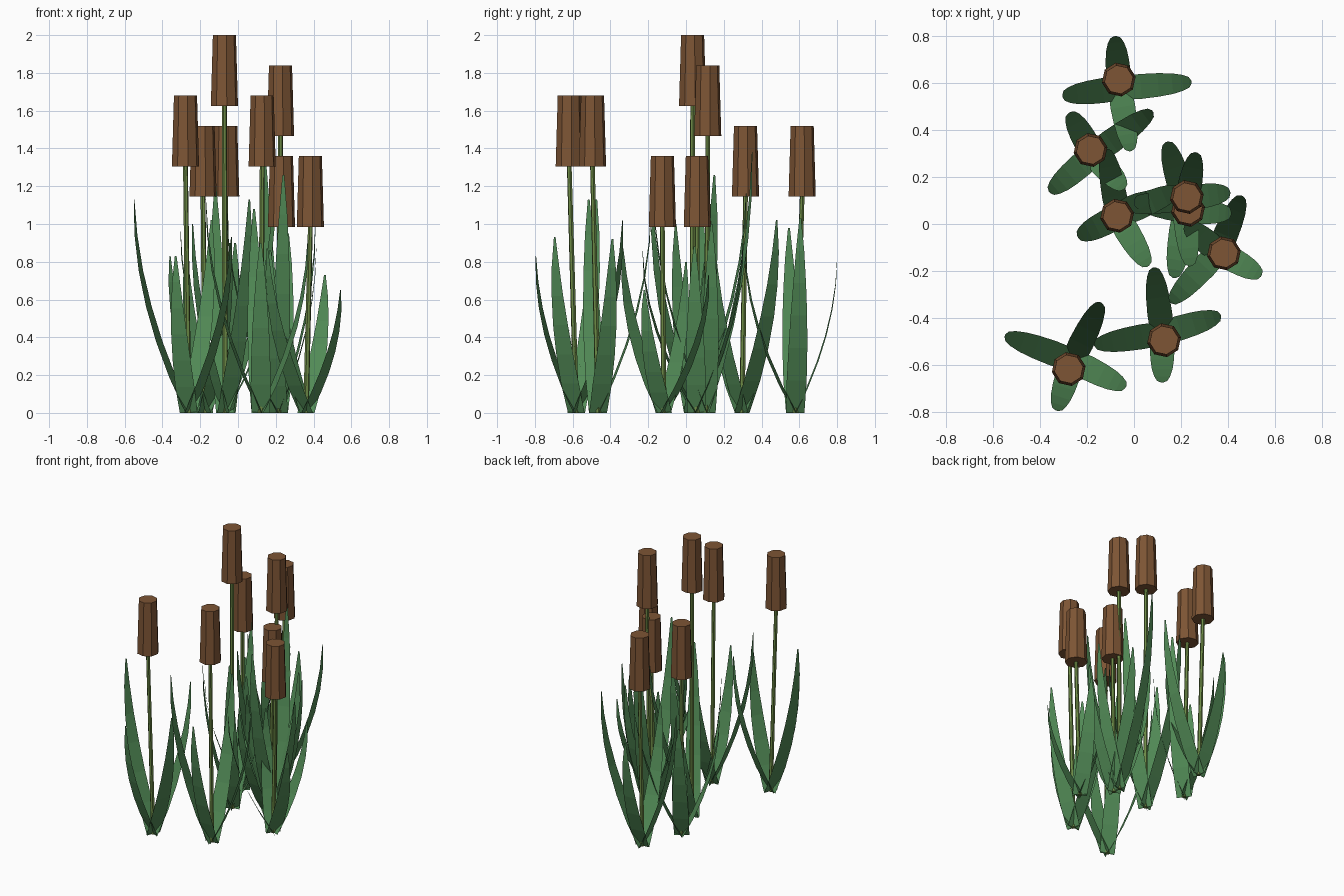
import bpy
import bmesh
import math
from mathutils import Vector

if "Cube" in bpy.data.objects:
    bpy.data.objects.remove(bpy.data.objects["Cube"])


def material(name, colour):
    m = bpy.data.materials.new(name)
    m.diffuse_color = (*colour, 1)
    m.use_nodes = True
    m.node_tree.nodes["Principled BSDF"].inputs["Base Color"].default_value = m.diffuse_color
    return m


BROWN = material("seed head brown", (0.205, 0.090, 0.035))
LEAF = material("leaf green", (0.085, 0.260, 0.095))
STEM = material("stem green", (0.150, 0.250, 0.060))

HEAD_HEIGHT = 0.375
LEAF_SEGMENTS = 6
LEAF_WIDTHS = (0.098, 0.106, 0.100, 0.088, 0.068, 0.044, 0.010)


def add_object(name, bm, mat):
    mesh = bpy.data.meshes.new(name)
    bm.to_mesh(mesh)
    bm.free()
    mesh.materials.append(mat)
    obj = bpy.data.objects.new(name, mesh)
    bpy.context.collection.objects.link(obj)


def tube(name, low, high, r_low, r_high, sides, turn, mat):
    """Closed tapered prism with level ends, sheared between two points."""
    bm = bmesh.new()
    rings = []
    for centre, r in ((low, r_low), (high, r_high)):
        angles = [turn + math.tau * i / sides for i in range(sides)]
        rings.append([bm.verts.new(centre + Vector((r * math.cos(a), r * math.sin(a), 0)))
                      for a in angles])
    for i in range(sides):
        j = (i + 1) % sides
        bm.faces.new((rings[0][i], rings[0][j], rings[1][j], rings[1][i]))
    bm.faces.new(rings[0][::-1])
    bm.faces.new(rings[1])
    add_object(name, bm, mat)


def leaf(name, base, tip):
    """Flat tapering blade that bends upward as it leaves the base."""
    bm = bmesh.new()
    reach = Vector((tip[0] - base.x, tip[1] - base.y, 0))
    side = Vector((0, 0, 1)).cross(reach.normalized())
    previous = None
    for i, width in enumerate(LEAF_WIDTHS):
        t = i / LEAF_SEGMENTS
        centre = base + reach * (1 - (1 - t) ** 1.9) + Vector((0, 0, tip[2] * t))
        row = [bm.verts.new(centre + side * width * s) for s in (-0.5, 0.5)]
        if previous:
            bm.faces.new((previous[0], row[0], row[1], previous[1]))
        previous = row
    add_object(name, bm, LEAF)


def plant(label, x, y, top, *tips):
    base = Vector((x * 0.94, y * 0.94, 0))
    head_low = Vector((x, y, top - HEAD_HEIGHT))
    tube("stem_" + label, base, head_low, 0.015, 0.013, 6, 0.2, STEM)
    tube("seed_head_" + label, head_low, Vector((x, y, top)),
         0.073, 0.062, 8, math.radians(10), BROWN)
    for i, tip in enumerate(tips):
        leaf(f"leaf_{label}_{i + 1}", base, tip)


# Plants: head position and top height, then the four leaf tips
plant("back", -0.065, 0.615, 1.52,
      (-0.08, 0.80, 0.82), (0.245, 0.605, 1.03), (-0.305, 0.545, 0.98), (-0.015, 0.31, 0.90))
plant("back_left", -0.185, 0.315, 1.52,
      (-0.275, 0.475, 0.85), (0.08, 0.48, 1.02), (-0.36, 0.135, 0.83), (-0.04, 0.15, 0.90))
plant("centre_tall", -0.072, 0.035, 2.0,
      (-0.24, -0.055, 1.0), (0.06, -0.18, 1.13), (-0.12, 0.32, 1.20), (0.20, 0.15, 1.26))
plant("right_tall", 0.225, 0.115, 1.84,
      (0.14, 0.35, 1.38), (0.41, 0.135, 1.0), (0.24, -0.18, 1.26), (-0.06, 0.08, 1.1))
plant("right_short", 0.23, 0.06, 1.36,
      (0.265, 0.305, 0.95), (0.415, 0.045, 0.88), (0.17, -0.23, 0.86), (0.0, 0.1, 0.80))
plant("far_right", 0.383, -0.125, 1.36,
      (0.46, 0.12, 0.73), (0.543, -0.22, 0.65), (0.155, -0.335, 0.87), (0.22, 0.0, 0.80))
plant("front_right", 0.128, -0.495, 1.68,
      (0.085, -0.185, 1.08), (0.37, -0.39, 0.92), (0.12, -0.675, 0.90), (-0.17, -0.515, 1.13))
plant("front_left", -0.278, -0.618, 1.68,
      (-0.55, -0.475, 1.13), (-0.14, -0.335, 1.02), (-0.33, -0.795, 0.83), (-0.035, -0.695, 0.93))
